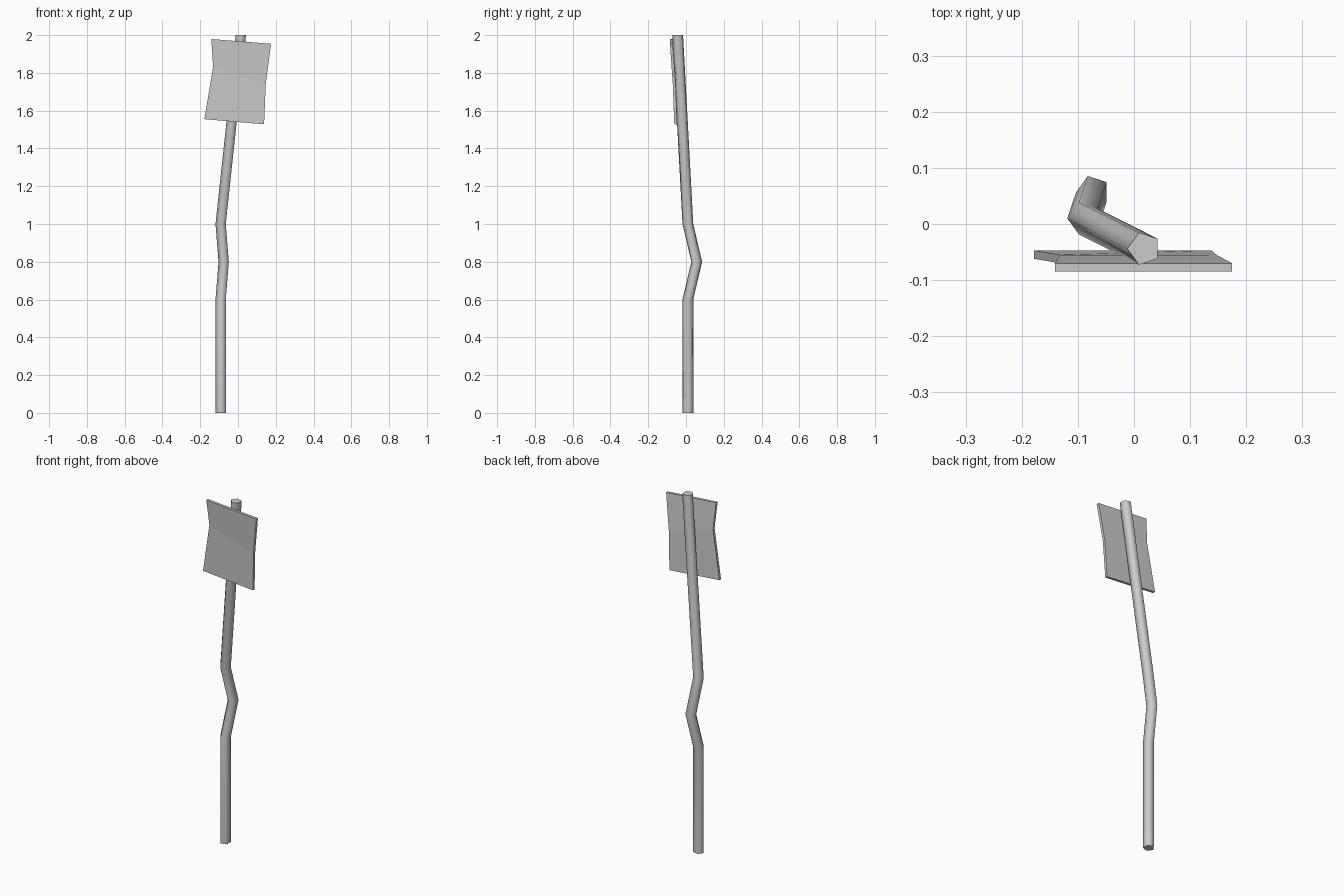
import bpy, bmesh
from math import cos, sin, pi

if "Cube" in bpy.data.objects:
    bpy.data.objects.remove(bpy.data.objects["Cube"])


def finish(name, bm):
    bmesh.ops.recalc_face_normals(bm, faces=bm.faces)
    mesh = bpy.data.meshes.new(name)
    bm.to_mesh(mesh)
    bm.free()
    obj = bpy.data.objects.new(name, mesh)
    bpy.context.collection.objects.link(obj)
    return obj


def loft(name, rings, smooth_sides):
    """Bridge successive vertex rings and cap both ends with flat faces."""
    bm = bmesh.new()
    loops = [[bm.verts.new(p) for p in ring] for ring in rings]
    n = len(loops[0])
    for a, b in zip(loops, loops[1:]):
        for i in range(n):
            j = (i + 1) % n
            bm.faces.new((a[i], a[j], b[j], b[i])).smooth = smooth_sides
    bm.faces.new(loops[0])
    bm.faces.new(loops[-1])
    return finish(name, bm)


# Bent five-sided pole: horizontal pentagons along a kinked path
SIDES, RADIUS = 5, 0.03
path = [(-0.089, 0.010, 0.0), (-0.089, 0.010, 0.60), (-0.073, 0.057, 0.80),
        (-0.089, 0.010, 1.00), (0.018, -0.044, 2.0)]
angles = [pi + 2 * pi * i / SIDES for i in range(SIDES)]
loft("pole", [[(x + RADIUS * cos(a), y + RADIUS * sin(a), z) for a in angles]
              for x, y, z in path], True)

# Warped sign panel: rows of (left x, left z, right x, right z, back y)
THICK = 0.015
rows = [(-0.178, 1.555, 0.138, 1.528, -0.047),
        (-0.132, 1.832, 0.147, 1.742, -0.055),
        (-0.141, 1.979, 0.175, 1.954, -0.070)]
loft("sign_panel", [[(xl, y - THICK, zl), (xr, y - THICK, zr),
                     (xr, y, zr), (xl, y, zl)]
                    for xl, zl, xr, zr, y in rows], False)
